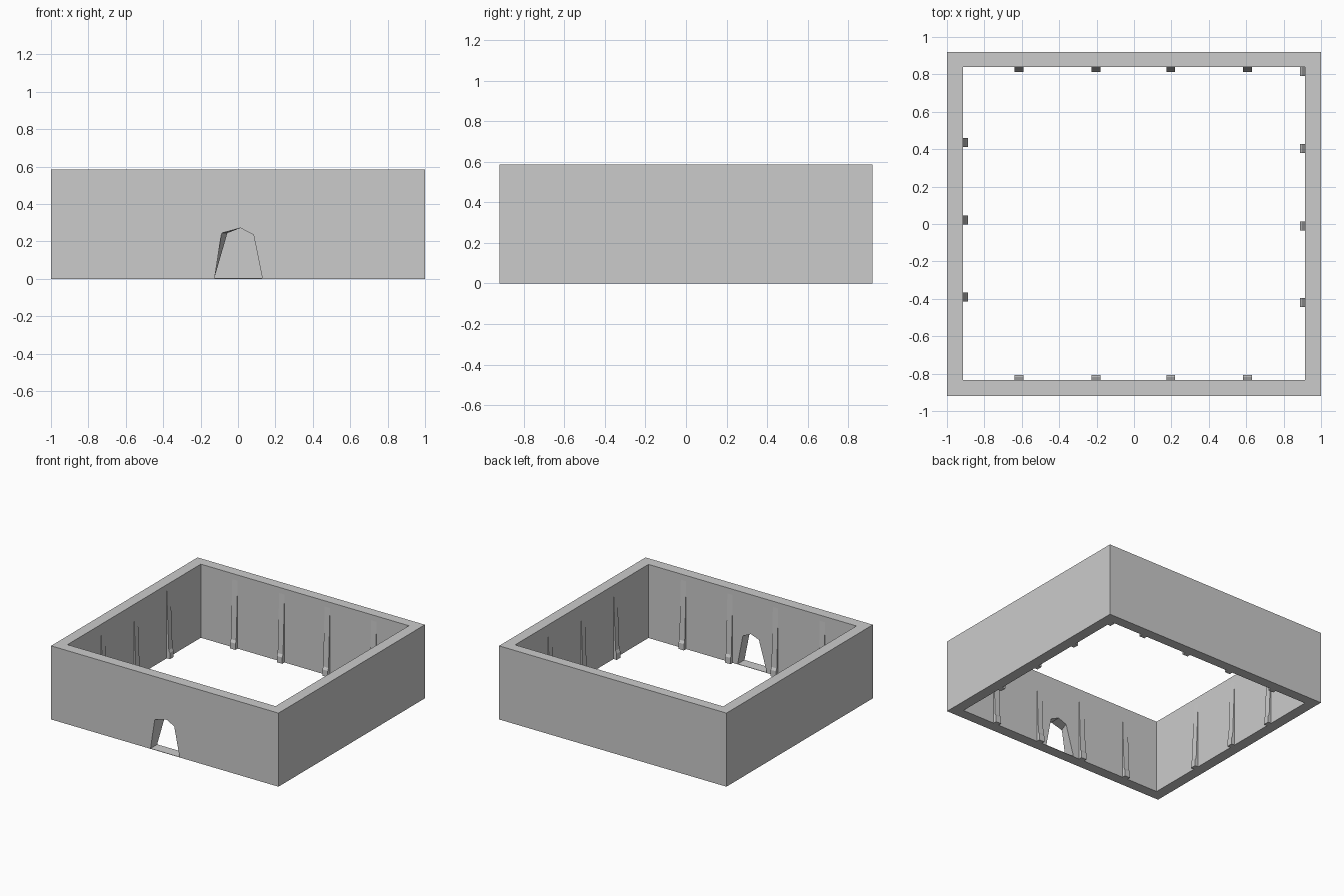
import bpy

if "Cube" in bpy.data.objects:
    bpy.data.objects.remove(bpy.data.objects["Cube"])

H = 0.585
X_IN, Y_BACK, Y_FRONT = 0.915, 0.84, -0.835


def make(name, verts, faces):
    me = bpy.data.meshes.new(name)
    me.from_pydata(verts, [], faces)
    ob = bpy.data.objects.new(name, me)
    bpy.context.collection.objects.link(ob)
    return ob


def loft(name, a, b):
    """Closed solid between two matching outlines."""
    n = len(a)
    faces = [(i, i + n, (i + 1) % n + n, (i + 1) % n) for i in range(n)]
    faces += [tuple(range(n)), tuple(range(2 * n - 1, n - 1, -1))]
    return make(name, a + b, faces)


# Perimeter wall: one closed square ring
outer = [(-1, -0.92), (1, -0.92), (1, 0.92), (-1, 0.92)]
inner = [(-X_IN, Y_FRONT), (X_IN, Y_FRONT), (X_IN, Y_BACK), (-X_IN, Y_BACK)]
verts = [(x, y, z) for z in (0, H) for x, y in outer + inner]
faces = []
for i in range(4):
    j = (i + 1) % 4
    faces += [(i, j, j + 8, i + 8),
              (j + 4, i + 4, i + 12, j + 12),
              (i + 8, j + 8, j + 12, i + 12),
              (j, i, i + 4, j + 4)]
wall = make("perimeter_wall", verts, faces)

# Rough doorway, narrowing on one side, leaving a thin threshold
SILL = 0.003
front = [(-0.125, SILL), (0.13, SILL), (0.083, 0.235), (0.012, 0.272), (-0.088, 0.245)]
back = [(-0.125, SILL), (0.13, SILL), (0.085, 0.238), (0.014, 0.272), (-0.055, 0.245)]
cutter = loft("doorway_cutter",
              [(x, -0.925, z) for x, z in front],
              [(x, -0.83, z) for x, z in back])
cutter.hide_render = True
cutter.display_type = 'WIRE'
cut = wall.modifiers.new("doorway", 'BOOLEAN')
cut.operation = 'DIFFERENCE'
cut.solver = 'EXACT'
cut.object = cutter

# Tapered buttresses: (depth from wall, height)
PROFILE = [(-0.01, 0), (0.028, 0), (0.028, 0.05), (0.018, 0.07), (0, 0.54), (-0.01, 0.54)]
HALF = 0.0235


def buttress(name, x, y, nx, ny):
    """Stands at (x, y) on the wall, projecting along (nx, ny)."""
    def side(s):
        return [(x + nx * d - ny * s, y + ny * d + nx * s, z) for d, z in PROFILE]
    loft(name, side(-HALF), side(HALF))


for i, x in enumerate((-0.615, -0.203, 0.197, 0.607)):
    buttress(f"back_buttress_{i}", x, Y_BACK, 0, -1)
    buttress(f"front_buttress_{i}", x, Y_FRONT, 0, 1)
for i, y in enumerate((-0.42, -0.01, 0.403, 0.816)):
    buttress(f"right_buttress_{i}", X_IN, y, -1, 0)
for i, y in enumerate((-0.39, 0.022, 0.435)):
    buttress(f"left_buttress_{i}", -X_IN, y, 1, 0)
